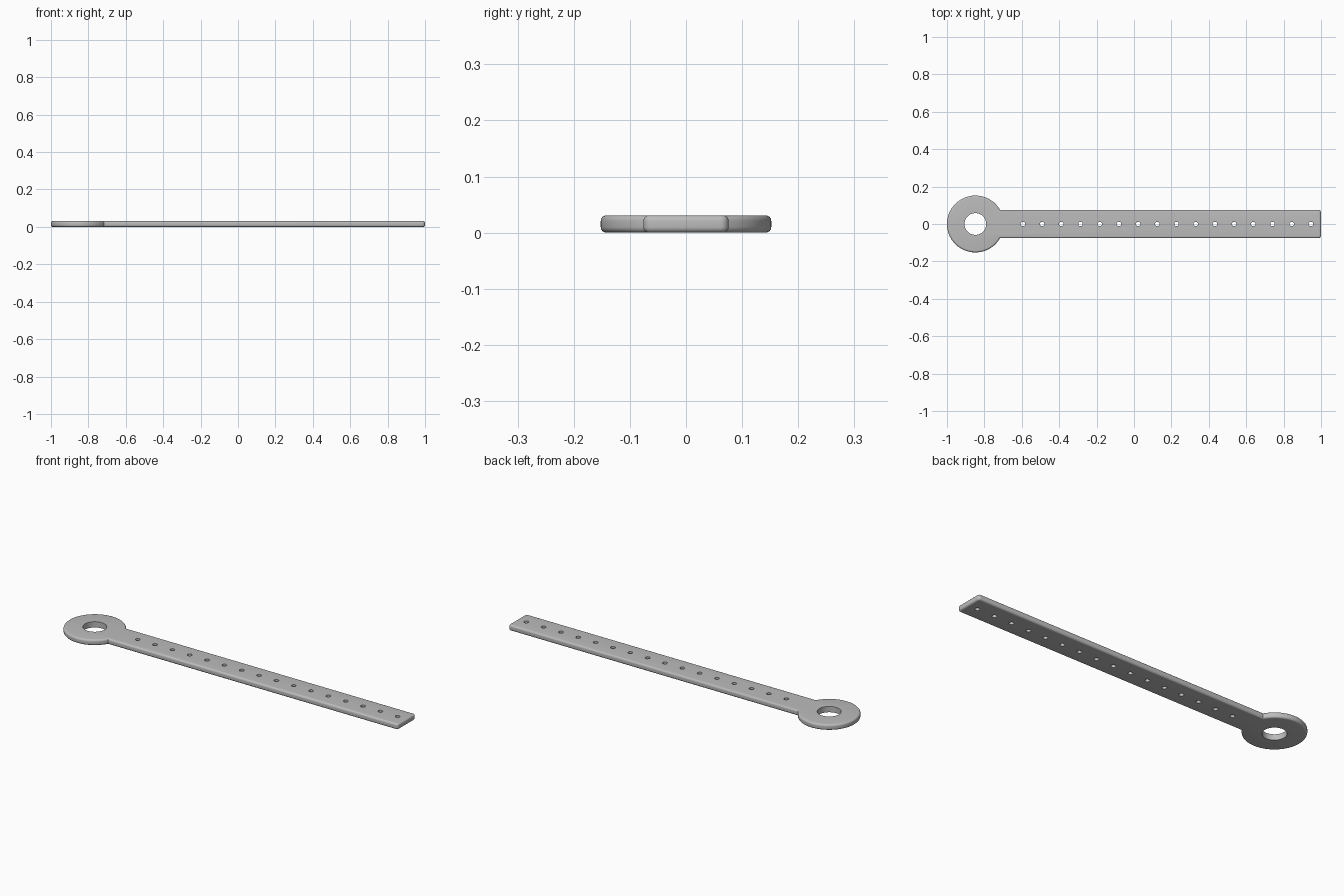
import bpy
import bmesh
from math import sin, cos, pi, asin

cube = bpy.data.objects.get("Cube")
if cube:
    bpy.data.objects.remove(cube, do_unlink=True)

RING_X, RING_R, BORE_R = -0.848, 0.152, 0.058
HALF_W, THICK, FILLET, CORNER = 0.076, 0.031, 0.01, 0.014
HOLES, HOLE_R, FIRST_X, LAST_X = 16, 0.012, -0.594, 0.946

metal = bpy.data.materials.new("plain grey")
metal.use_nodes = True
grey = (0.5, 0.5, 0.5, 1)
metal.diffuse_color = grey
metal.node_tree.nodes["Principled BSDF"].inputs["Base Color"].default_value = grey


def make_object(name, bm):
    bmesh.ops.recalc_face_normals(bm, faces=bm.faces)
    mesh = bpy.data.meshes.new(name)
    bm.to_mesh(mesh)
    bm.free()
    mesh.materials.append(metal)
    obj = bpy.data.objects.new(name, mesh)
    bpy.context.collection.objects.link(obj)
    return obj


def arc(cx, cy, r, start, end, steps):
    angles = [start + (end - start) * i / steps for i in range(steps + 1)]
    return [(cx + r * cos(a), cy + r * sin(a)) for a in angles]


def outline(inset):
    """Ring and strap outline, moved inward by the inset."""
    r, w = RING_R - inset, HALF_W - inset
    join = asin(w / r)
    cx, cy = 1 - CORNER, HALF_W - CORNER
    return (arc(RING_X, 0, r, join, 2 * pi - join, 72)
            + arc(cx, -cy, CORNER - inset, -pi / 2, 0, 5)
            + arc(cx, cy, CORNER - inset, 0, pi / 2, 5))


# Body: stacked outlines with rounded upper and lower rims
layers = []
for i in range(6):
    a = pi / 2 * i / 5
    layers.append((FILLET * (1 - sin(a)), FILLET * (1 - cos(a))))
layers += [(inset, THICK - z) for inset, z in reversed(layers)]

bm = bmesh.new()
loops = [[bm.verts.new((x, y, z)) for x, y in outline(inset)] for inset, z in layers]
for low, high in zip(loops, loops[1:]):
    for i in range(len(low)):
        j = (i + 1) % len(low)
        bm.faces.new((low[i], low[j], high[j], high[i]))
bm.faces.new(loops[0])
bm.faces.new(loops[-1])
body = make_object("ring_strap", bm)

# Drills for the large bore and the row of small holes
bm = bmesh.new()
step = (LAST_X - FIRST_X) / (HOLES - 1)
drills = [(RING_X, BORE_R, 64)]
drills += [(FIRST_X + i * step, HOLE_R, 20) for i in range(HOLES)]
for x, r, sides in drills:
    made = bmesh.ops.create_cone(bm, cap_ends=True, segments=sides,
                                 radius1=r, radius2=r, depth=0.2)
    bmesh.ops.translate(bm, verts=made["verts"], vec=(x, 0, 0))
cutter = make_object("hole_drills", bm)
cutter.hide_render = True

# Cut the holes, then drop the drills
cut = body.modifiers.new("holes", 'BOOLEAN')
cut.operation = 'DIFFERENCE'
cut.solver = 'EXACT'
cut.object = cutter
bpy.ops.object.select_all(action='DESELECT')
body.select_set(True)
bpy.context.view_layer.objects.active = body
bpy.ops.object.modifier_apply(modifier=cut.name)
bpy.data.objects.remove(cutter, do_unlink=True)
bpy.ops.object.shade_smooth_by_angle(angle=pi / 6)
